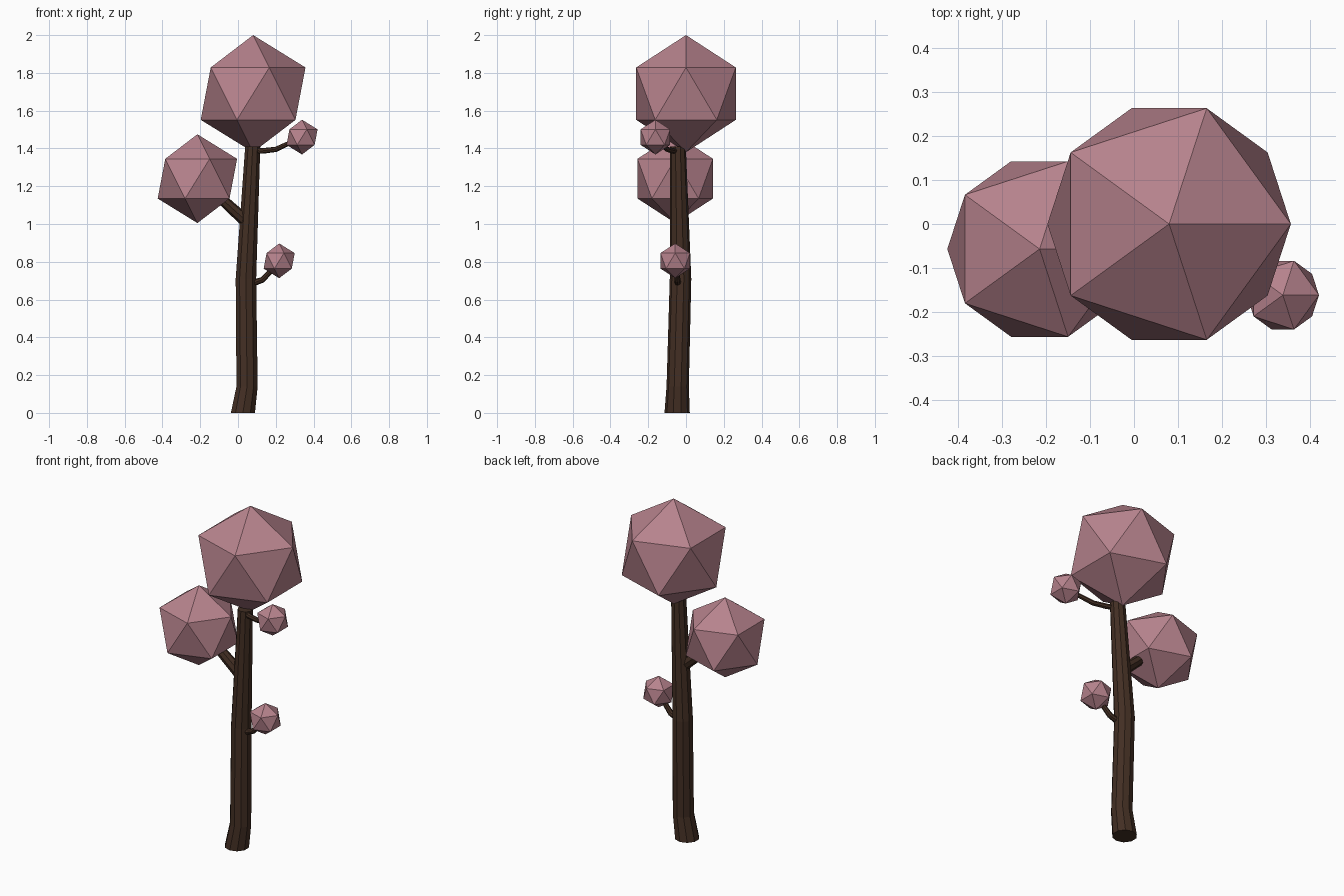
import bpy, bmesh
from mathutils import Vector

cube = bpy.data.objects.get("Cube")
if cube:
    bpy.data.objects.remove(cube, do_unlink=True)


def make_material(name, colour):
    mat = bpy.data.materials.new(name)
    mat.use_nodes = True
    mat.diffuse_color = colour
    mat.node_tree.nodes["Principled BSDF"].inputs["Base Color"].default_value = colour
    return mat


bark = make_material("dark brown bark", (0.056, 0.028, 0.017, 1))
blossom = make_material("dusty pink foliage", (0.47, 0.225, 0.265, 1))


def add_object(name, bm, mat):
    bmesh.ops.recalc_face_normals(bm, faces=bm.faces[:])
    mesh = bpy.data.meshes.new(name)
    bm.to_mesh(mesh)
    bm.free()
    mesh.materials.append(mat)
    obj = bpy.data.objects.new(name, mesh)
    bpy.context.collection.objects.link(obj)
    return obj


def tube(name, path, sides, level=False):
    """Faceted limb through (x, y, z, radius) points, with capped ends."""
    bm = bmesh.new()
    points = [Vector(p[:3]) for p in path]
    rings = []
    for i, p in enumerate(points):
        along = points[min(i + 1, len(points) - 1)] - points[max(i - 1, 0)]
        if level:
            along = Vector((0, 0, 1))
        matrix = along.to_track_quat('Z', 'Y').to_matrix().to_4x4()
        matrix.translation = p
        ring = bmesh.ops.create_circle(bm, segments=sides, radius=path[i][3], matrix=matrix)
        rings.append(ring["verts"])
    for low, high in zip(rings, rings[1:]):
        for k in range(sides):
            n = (k + 1) % sides
            bm.faces.new((low[k], low[n], high[n], high[k]))
    bm.faces.new(rings[0])
    bm.faces.new(rings[-1])
    return add_object(name, bm, bark)


def foliage(name, centre, radius):
    """Plain icosahedron crown."""
    bm = bmesh.new()
    bmesh.ops.create_icosphere(bm, subdivisions=1, radius=radius)
    add_object(name, bm, blossom).location = centre


# Trunk, slightly bent with a flared foot
tube("trunk", [(0.026, -0.047, 0, 0.067), (0.048, -0.044, 0.14, 0.059),
               (0.042, -0.029, 0.71, 0.057), (0.078, -0.043, 1.41, 0.042)], 10, level=True)

# Branches
tube("large_branch", [(0.05, -0.04, 1.01, 0.034), (-0.03, -0.045, 1.08, 0.031),
                      (-0.15, -0.055, 1.19, 0.026)], 8)
tube("upper_twig", [(0.08, -0.05, 1.39, 0.016), (0.13, -0.07, 1.387, 0.015),
                    (0.2, -0.1, 1.395, 0.014), (0.33, -0.158, 1.455, 0.011)], 8)
tube("lower_twig", [(0.06, -0.042, 0.68, 0.018), (0.13, -0.045, 0.705, 0.016),
                    (0.21, -0.055, 0.79, 0.012)], 8)

# Foliage crowns
foliage("top_foliage", (0.08, 0, 1.69), 0.31)
foliage("side_foliage", (-0.215, -0.057, 1.24), 0.235)
foliage("upper_small_foliage", (0.339, -0.162, 1.46), 0.092)
foliage("lower_small_foliage", (0.218, -0.057, 0.805), 0.092)
